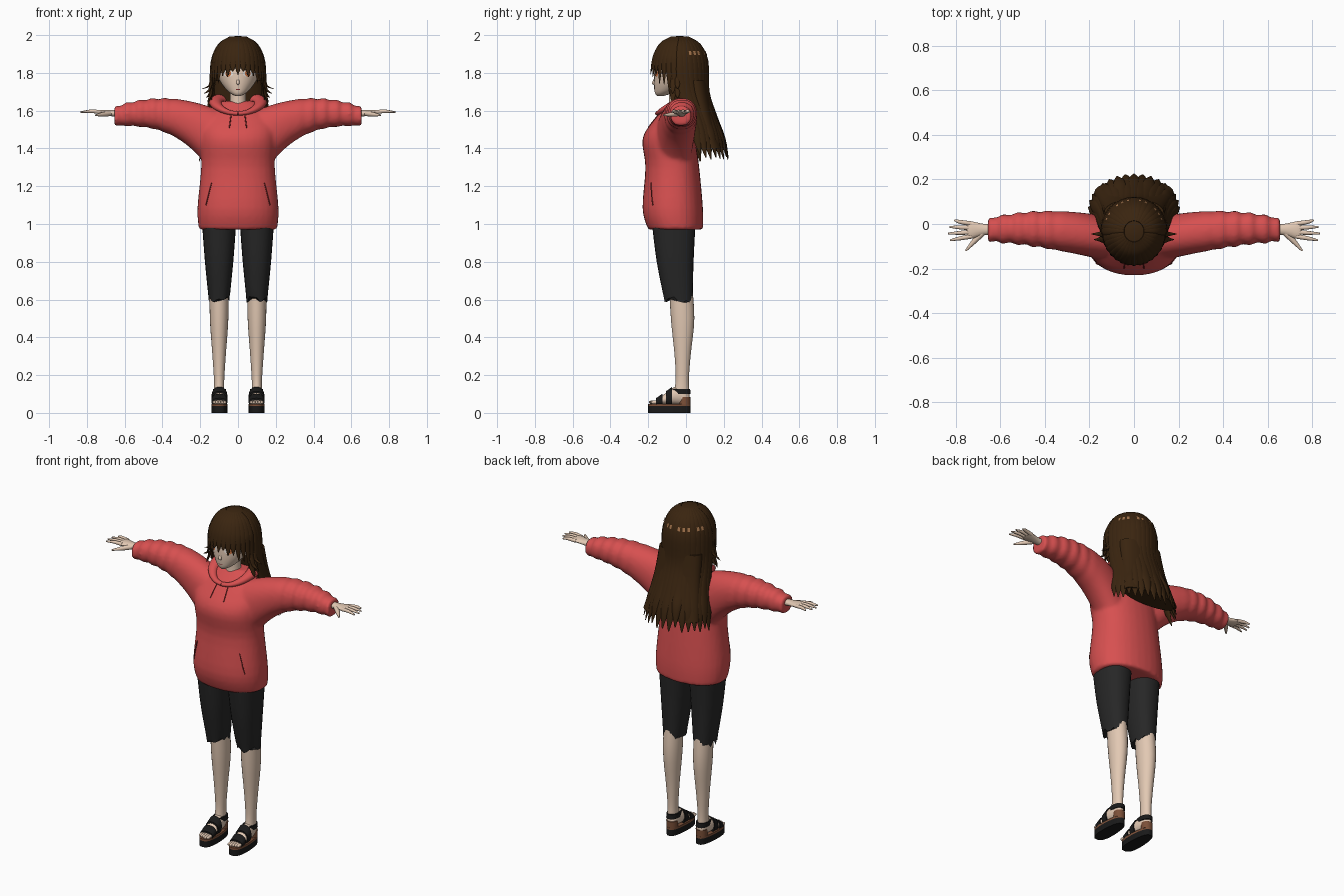
import bpy, bmesh, math, random
from math import sin, cos, pi
from mathutils import Vector
from mathutils.bvhtree import BVHTree

random.seed(4)
cube = bpy.data.objects.get("Cube")
if cube:
    bpy.data.objects.remove(cube)


def material(name, red, green, blue):
    mat = bpy.data.materials.new(name)
    mat.use_nodes = True
    mat.diffuse_color = (red, green, blue, 1)
    mat.node_tree.nodes["Principled BSDF"].inputs["Base Color"].default_value = (red, green, blue, 1)
    return mat


RED = material("red cloth", .68, .08, .08)
SEAM = material("dark red seam", .2, .02, .02)
HAIR = material("dark brown hair", .042, .018, .005)
SHINE = material("tan hair shine", .36, .17, .07)
SKIN = material("skin", .76, .58, .45)
BLACK = material("black cloth", .02, .02, .02)
LEATHER = material("black leather", .01, .01, .01)
CORK = material("brown footbed", .2, .08, .04)
AMBER = material("amber iris", .6, .17, .05)
WHITE = material("eye white", .8, .76, .72)


# Helpers: a ring is (centre, half axis u, half axis v)
def zring(x, z, half_width, front, back):
    return (Vector((x, (front + back) / 2, z)), Vector((half_width, 0, 0)),
            Vector((0, (back - front) / 2, 0)))


def xring(x, front, back, bottom, top):
    return (Vector((x, (front + back) / 2, (bottom + top) / 2)),
            Vector((0, (back - front) / 2, 0)), Vector((0, 0, (top - bottom) / 2)))


def yring(x, y, half_width, bottom, top):
    return (Vector((x, y, (bottom + top) / 2)), Vector((half_width, 0, 0)),
            Vector((0, 0, (top - bottom) / 2)))


def column(x, *rows):
    return [zring(x, *row) for row in rows]


def both(lofts):
    flip = Vector((-1, 1, 1))
    return lofts + [[tuple(vec * flip for vec in ring) for ring in rings] for rings in lofts]


def strand(path, widths, flat=1, centre=(0, 0, -9)):
    """Rings along a path, with the thin side facing away from the centre."""
    points, rings = [Vector(p) for p in path], []
    for i, point in enumerate(points):
        along = (points[min(i + 1, len(points) - 1)] - points[max(i - 1, 0)]).normalized()
        out = point - Vector(centre)
        normal = (out - along * out.dot(along)).normalized()
        rings.append((point, along.cross(normal) * widths[i], normal * widths[i] * flat))
    return rings


def spline(a, b, c, d, t):
    return (b * 2 + (c - a) * t + (a * 2 - b * 5 + c * 4 - d) * t ** 2
            + (b * 3 - a - c * 3 + d) * t ** 3) / 2


def smooth_rings(rings, steps):
    last = len(rings) - 1
    for i in range(last):
        near = [rings[max(0, min(last, i + k))] for k in range(-1, 3)]
        for step in range(steps):
            yield [spline(*axis, step / steps) for axis in zip(*near)]
    yield rings[last]


def rounded(value, power):
    return math.copysign(abs(value) ** (2 / power), value)


def build(name, lofts, mat, sides=24, steps=4, power=2, keep=None, edit=None):
    bm = bmesh.new()
    for rings in lofts:
        loops = []
        for centre, u, v in smooth_rings(rings, steps):
            turns = [2 * pi * k / sides for k in range(sides)]
            loops.append([bm.verts.new(centre + u * rounded(cos(a), power) + v * rounded(sin(a), power))
                          for a in turns])
        for low, high in zip(loops, loops[1:]):
            for k in range(sides):
                bm.faces.new((low[k], low[k - 1], high[k - 1], high[k]))
        bm.faces.new(loops[0])
        bm.faces.new(reversed(loops[-1]))
    bmesh.ops.recalc_face_normals(bm, faces=bm.faces)
    if keep:
        unwanted = [f for f in bm.faces if not keep(f.calc_center_median())]
        bmesh.ops.delete(bm, geom=unwanted, context="FACES")
    if edit:
        for vert in bm.verts:
            edit(vert.co)
    return finish(name, bm, mat)


def finish(name, bm, mat):
    mesh = bpy.data.meshes.new(name)
    bm.to_mesh(mesh)
    bm.free()
    mesh.materials.append(mat)
    mesh.shade_smooth()
    mesh.set_sharp_from_angle(angle=math.radians(50))
    obj = bpy.data.objects.new(name, mesh)
    bpy.context.collection.objects.link(obj)
    return obj


def surface(obj):
    bpy.context.view_layer.update()
    return BVHTree.FromObject(obj, bpy.context.evaluated_depsgraph_get())


def on_front(tree, x, z, lift=.002):
    hit = tree.ray_cast(Vector((x, -1, z)), Vector((0, 1, 0)))[0]
    return hit - Vector((0, lift, 0))


def ovals(name, tree, spots, half_width, half_height, mat, lift):
    """Thin oval patches laid on a front surface."""
    bm = bmesh.new()
    for x, z in spots:
        rim = [bm.verts.new(on_front(tree, x + half_width * cos(k * pi / 8),
                                     z + half_height * sin(k * pi / 8), lift)) for k in range(16)]
        middle = bm.verts.new(on_front(tree, x, z, lift))
        for k in range(16):
            bm.faces.new((middle, rim[k - 1], rim[k]))
    finish(name, bm, mat)


# Hooded top: torso and crumpled sleeves fused into one skin
def sleeve_ring(i, count=26):
    inward = 1 - i / count
    x = .655 - .55 * inward
    crumple = .006 * sin(i * 2) * min(1, max(0, x - .3) * 8)
    front = -.08 - .09 * inward ** 1.5
    back = .058 - .4 * (x - .37) ** 2
    bottom = 1.52 - .3 * inward ** 3
    top = 1.665 - .7 * (x - .4) ** 2
    return xring(x, front - crumple, back + crumple, bottom - crumple / 2, top + crumple)


torso = column(0, (.97, .207, -.2, .09), (1.08, .215, -.23, .09), (1.3, .195, -.215, .07),
               (1.45, .2, -.23, .05), (1.55, .19, -.17, .05), (1.65, .09, -.08, .03))
sleeve = [sleeve_ring(i) for i in range(27)]
hoodie = build("hooded_top", [torso] + both([sleeve]), RED, sides=32, power=2.2)
fuse = hoodie.modifiers.new("fuse", "REMESH")
fuse.mode, fuse.voxel_size, fuse.use_smooth_shade = "VOXEL", .011, True
soften = hoodie.modifiers.new("soften", "SMOOTH")
soften.iterations = 4
cloth = surface(hoodie)

# Rolled hood, dipping to a point at the throat
hood_path, hood_width = [], []
for k in range(9):
    a = k * pi / 8
    dip = ((1 + cos(a)) / 2) ** 2
    hood_path.append((.118 * sin(a), -.035 - .115 * cos(a), 1.66 - .075 * dip))
    hood_width.append(.04 - .026 * dip)
build("hood", both([strand(hood_path, hood_width, .8)]), RED)


def seam(x, z, end_x, end_z):
    path = [on_front(cloth, x + (end_x - x) * k / 6, z + (end_z - z) * k / 6) for k in range(7)]
    return strand(path, [.003] * 7, 1, (0, 5, 1))


build("pocket_seams", both([seam(.14, 1.22, .17, 1.1)]), SEAM, sides=6)
build("hood_strings", both([seam(.035, 1.59, .045, 1.51)]), SEAM, sides=6)


# Shorts with a ragged hem, and bare legs
def ragged(co):
    if co.z < .61:
        co.z += random.uniform(-.02, .02)


shorts = column(.1, (.6, .055, -.115, .035), (.8, .075, -.155, .04), (1, .09, -.18, .05))
build("shorts", both([shorts]), BLACK, power=2.3, edit=ragged)
leg = column(.1, (.7, .05, -.09, .03), (.5, .049, -.08, .044), (.3, .035, -.06, .024),
             (.17, .027, -.055, .015), (.08, .029, -.07, .02))
build("legs", both([leg]), SKIN)

# Feet, with the instep rising toward the ankle
FOOT = .098


def instep(y):
    return .06 + .7 * (y + .17)


foot = [yring(FOOT, y, .036, .045, instep(y)) for y in (-.17, -.12, -.06)]
foot += [yring(FOOT, 0, .026, .045, .12), yring(FOOT, .02, .012, .05, .08)]
toes = []
for i in range(-2, 3):
    x, tip = FOOT + .014 * i, -.19 + .004 * abs(i + 1)
    toes.append(strand([(x, -.15, .057), (x, tip, .056), (x, tip - .005, .054)], [.009, .008, .003]))
build("feet", both([foot] + toes), SKIN)


# Sandals: sole, footbed, two bands, ankle strap and heel cup
def narrow_heel(co):
    middle = math.copysign(FOOT, co.x)
    co.x = middle + (co.x - middle) * (1 - 1.5 * max(0, co.y + .1))


def slab(bottom, top):
    return [zring(FOOT, z, .042, -.2, .024) for z in (bottom, top)]


build("sandal_soles", both([slab(0, .036)]), LEATHER, steps=1, power=2.8, edit=narrow_heel)
build("footbeds", both([slab(.036, .048)]), CORK, steps=1, power=2.8, edit=narrow_heel)
bands = [[yring(FOOT, y, .042, .035, instep(y) + .01) for y in (middle - .017, middle, middle + .017)]
         for middle in (-.142, -.09)]
ankle = column(FOOT, (.1, .034, -.075, .025), (.127, .034, -.078, .022))
build("sandal_straps", both(bands + [ankle]), LEATHER, steps=2, power=2.3)
build("heel_cups", both([column(FOOT, (.045, .032, -.04, .023), (.085, .032, -.04, .024))]), CORK, steps=1)

# Hands with spread fingers
palm = [xring(.6, -.05, 0, 1.56, 1.605), xring(.67, -.05, 0, 1.57, 1.603),
        xring(.73, -.066, .012, 1.58, 1.605), xring(.75, -.06, .01, 1.585, 1.602)]
digits = [strand([(.68, -.04, 1.585), (.715, -.075, 1.58), (.755, -.12, 1.576)], [.014, .012, .004])]
for i in range(4):
    spread = i - 1.5
    root, tip = -.027 + .019 * spread, -.028 + .03 * spread
    reach = .835 - .008 * (spread + .4) ** 2
    digits.append(strand([(.73, root, 1.593), (.78, (root + tip) / 2, 1.597), (reach, tip, 1.592)],
                         [.0105, .009, .004]))
build("hands", both([palm] + digits), SKIN, sides=14)

# Head, neck and face
skull = column(0, (1.677, .012, -.152, -.12), (1.69, .038, -.163, -.08), (1.715, .066, -.168, -.02),
               (1.76, .098, -.17, .05), (1.82, .115, -.166, .08), (1.9, .108, -.15, .08),
               (1.96, .06, -.1, .04))
neck = column(0, (1.57, .058, -.1, .01), (1.64, .043, -.09, 0), (1.74, .042, -.09, 0))
nose = strand([(0, -.162, 1.775), (0, -.172, 1.745), (0, -.166, 1.738)], [.003, .009, .003], 1, (0, 5, 1))
face = surface(build("head_and_neck", [skull, neck, nose], SKIN))
eyes = [(side * .052, 1.797) for side in (-1, 1)]
ovals("eye_whites", face, eyes, .027, .018, WHITE, .002)
ovals("irises", face, eyes, .015, .018, AMBER, .004)
ovals("pupils", face, eyes, .006, .009, BLACK, .006)
ovals("lashes", face, [(x, z + .019) for x, z in eyes], .03, .004, HAIR, .005)
ovals("mouth", face, [(0, 1.712)], .014, .002, SEAM, .002)

# Hair: open cap, back mantle and tapered locks (angle zero is the back)
HEAD = (0, -.033, 1.75)


def around(angle, middle, half_width, half_depth, z):
    return sin(angle) * half_width, middle + cos(angle) * half_depth, z


def dome(angle, down):
    size = sin(down * pi / 2) ** .8
    return around(angle, -.033, .14 * size, .148 * size, 1.8 + .195 * cos(down * pi / 2))


def cap_ring(down):
    back, front = dome(0, down), dome(pi, down)
    return zring(0, back[2], dome(pi / 2, down)[0], front[1], back[1])


cap = [cap_ring((k + .3) / 8.3) for k in range(9)] + column(0, (1.65, .145, -.15, .125))
build("hair_cap", [cap], HAIR, sides=40,
      keep=lambda c: c.z > 1.86 or c.z > 1.652 and c.y > -.1 + .7 * max(0, 1.74 - c.z))
mantle = column(0, (1.76, .135, -.02, .11), (1.6, .147, .02, .14), (1.4, .18, .07, .2))
build("hair_mantle", [mantle], HAIR, power=2.2)

back_locks = []
for i in range(-8, 9):
    a, drop = math.radians(11 * i), random.uniform(-.015, .025)
    path = [dome(a, down) for down in (.15, .45, .8)]
    path += [around(a, -.02, .143, .135, 1.7), around(a, .02, .16, .135, 1.57),
             around(a, .05, .185, .15, 1.45 + drop), around(a, .07, .205, .155, 1.345 + drop)]
    back_locks.append(strand(path, [.008, .02, .026, .027, .029, .026, .003], .38, HEAD))
back_hair = build("back_locks", back_locks, HAIR, sides=10)

# Fringe: short over the face, longer at the temples
fringe = []
for i in range(-7, 8):
    a, far = pi + math.radians(11 * i), abs(i)
    tip = 1.79 - .14 * (far / 7) ** 2 + .02 * (far % 2)
    path = [dome(a, down) for down in (.15, .4, .65, .85)] + [around(a + .01 * i, -.033, .145, .155, tip)]
    fringe.append(strand(path, [.008, .018, .022, .019, .002], .35, HEAD))
build("fringe", fringe, HAIR, sides=10)

flicks = []
for i in range(4):
    y, z = -.045 - .025 * (i % 2), 1.715 - .024 * i
    path = [(.125, y, z + .1), (.143, y, z + .045), (.155, y, z + .015), (.19 - .01 * i, y, z)]
    flicks.append(strand(path, [.012, .015, .01, .002], .45, HEAD))
build("side_flicks", both(flicks), HAIR, sides=10)

# Small shine flecks laid on the back locks
flecks, locks = bmesh.new(), surface(back_hair)
for i in (-6, -5, -3, -2, -1, 1, 2, 4, 5, 6):
    out = Vector(around(math.radians(11 * i), 0, 1, 1, 0))
    across = Vector((out.y, -out.x, 0)) * .007
    corners = [out + across * side + Vector((0, -.033, z))
               for side, z in ((-1, 1.895), (1, 1.895), (1, 1.915), (-1, 1.915))]
    hits = [locks.ray_cast(corner, -out)[0] for corner in corners]
    if all(hits):
        flecks.faces.new([flecks.verts.new(hit + out * .004) for hit in hits])
finish("hair_shine", flecks, SHINE)
